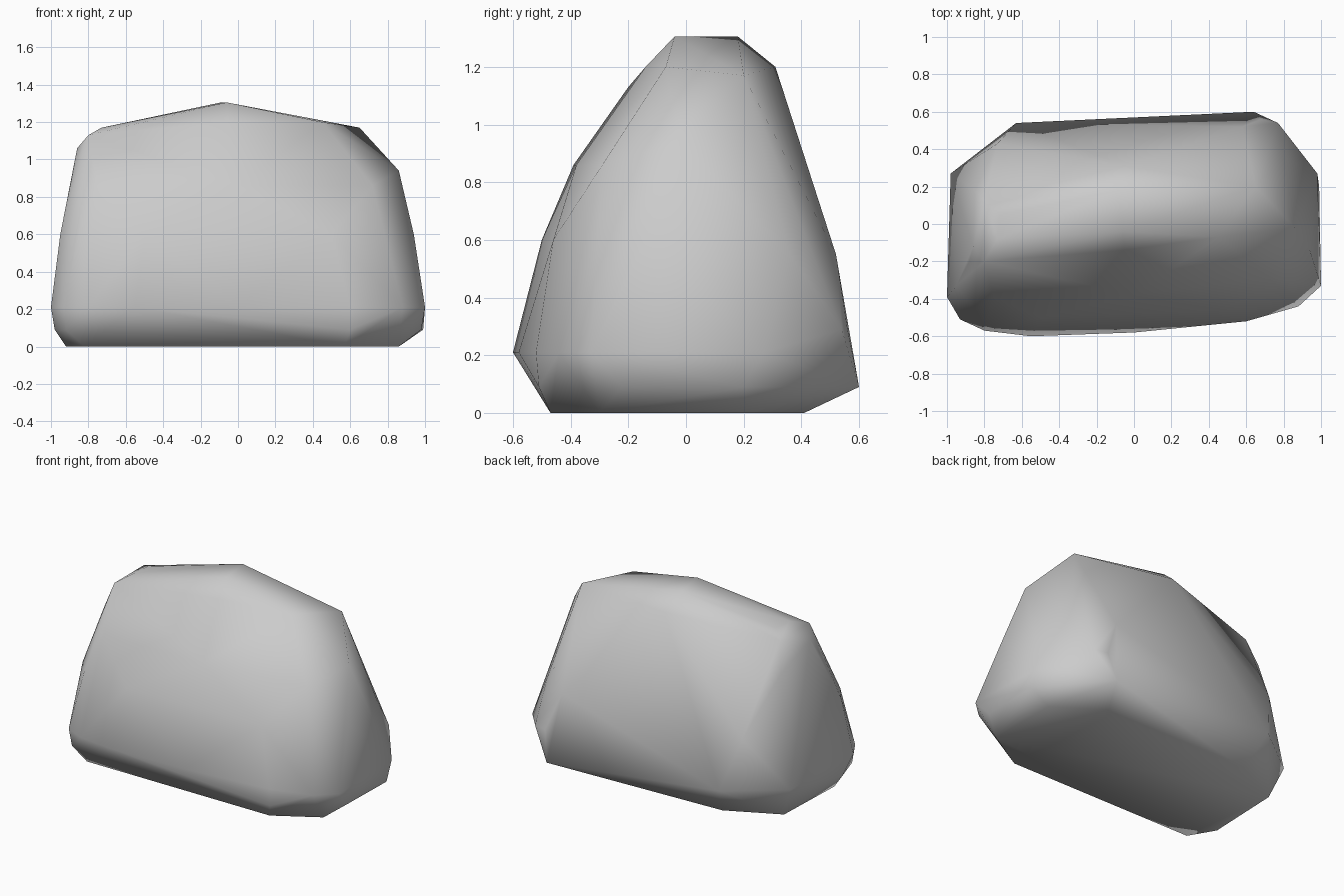
import bpy
import bmesh
import math

old = bpy.data.objects.get("Cube")
if old:
    bpy.data.objects.remove(old, do_unlink=True)

# Stone colour
stone = bpy.data.materials.new("stone_grey")
stone.use_nodes = True
grey = (0.6, 0.6, 0.6, 1)
stone.diffuse_color = grey
stone.node_tree.nodes["Principled BSDF"].inputs["Base Color"].default_value = grey

# Footprint, undercut and widest ring of the boulder
lower_rings = {
    0.0: [(-.82, -.47), (-.92, -.3), (-.9, .22), (-.55, .39), (.55, .41), (.86, .2), (.86, -.3), (.57, -.47)],
    0.09: [(-.98, -.3), (-.92, -.49), (.64, .6), (.98, -.22), (.99, .2), (.6, -.51)],
    0.21: [(-1, -.39), (-.93, -.51), (-.8, -.57), (-.55, -.6), (0, -.58), (.6, -.52), (.88, -.44),
           (1, -.33), (.98, .27), (-.63, .54), (-.98, .27)],
    0.29: [(.77, .54), (.68, .56)],
}
# Tapering flanks
flank_rings = {
    0.55: [(.8, .36), (.58, .52), (-.73, .43)],
    0.6: [(-.95, -.33), (-.85, -.46), (-.5, -.5), (.5, -.46), (.94, -.14), (.92, .1), (-.89, .24)],
    0.86: [(-.75, -.39), (0, -.38), (.72, -.29)],
    0.94: [(.86, -.02), (-.88, -.2), (-.85, .18)],
}
# Rounded crown that peaks near the middle
crown_rings = {
    1.06: [(-.86, -.12)],
    1.13: [(-.8, -.2), (-.8, .12)],
    1.17: [(-.73, -.08), (-.72, .05), (.65, .2)],
    1.2: [(.45, -.07), (-.05, -.14), (-.05, .31)],
    1.305: [(-.06, -.04), (-.09, .18)],
}


def add_boulder(name, ring_sets, material):
    """Wrap a convex skin round stacked rings and merge its near-flat facets."""
    bm = bmesh.new()
    for rings in ring_sets:
        for height, outline in rings.items():
            for x, y in outline:
                bm.verts.new((x, y, height))
    hull = bmesh.ops.convex_hull(bm, input=bm.verts[:])
    loose = {v for v in hull["geom_interior"] + hull["geom_unused"]
             if isinstance(v, bmesh.types.BMVert)}
    bmesh.ops.delete(bm, geom=list(loose), context="VERTS")
    bmesh.ops.dissolve_limit(bm, angle_limit=math.radians(3),
                             verts=bm.verts[:], edges=bm.edges[:])
    bmesh.ops.recalc_face_normals(bm, faces=bm.faces[:])
    mesh = bpy.data.meshes.new(name)
    bm.to_mesh(mesh)
    bm.free()
    mesh.materials.append(material)
    boulder = bpy.data.objects.new(name, mesh)
    bpy.context.collection.objects.link(boulder)
    return boulder


boulder = add_boulder("boulder", [lower_rings, flank_rings, crown_rings], stone)

# Soft shading across the worn facets
bpy.ops.object.select_all(action="DESELECT")
boulder.select_set(True)
bpy.context.view_layer.objects.active = boulder
bpy.ops.object.shade_smooth_by_angle(angle=math.radians(70))
